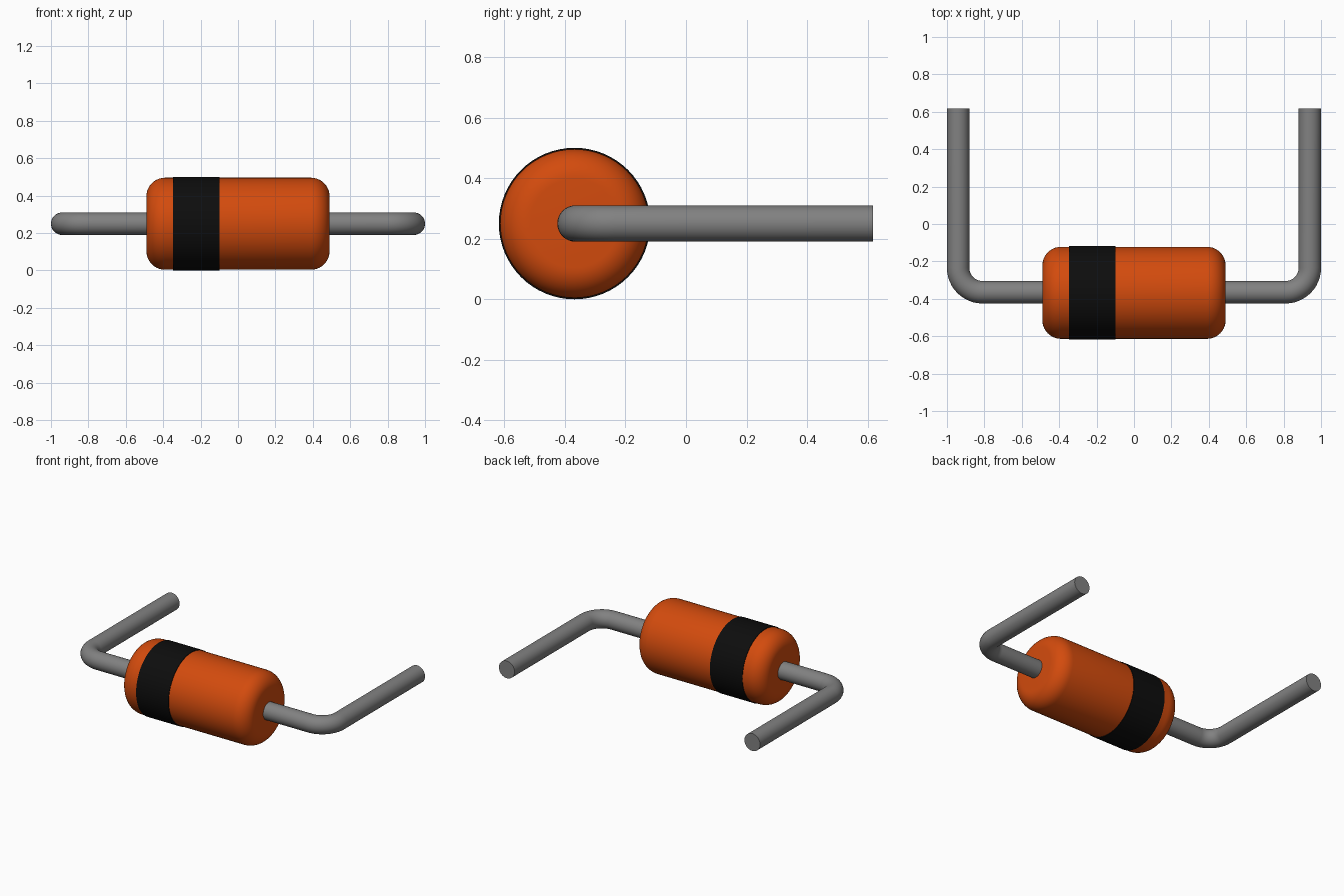
import bpy, bmesh, math
from mathutils import Vector

cube = bpy.data.objects.get("Cube")
if cube:
    bpy.data.objects.remove(cube, do_unlink=True)

AXIS_Y, AXIS_Z = -0.368, 0.25      # axis of the body


def material(name, color):
    m = bpy.data.materials.new(name)
    m.use_nodes = True
    m.diffuse_color = (*color, 1)
    bsdf = m.node_tree.nodes["Principled BSDF"]
    bsdf.inputs["Base Color"].default_value = (*color, 1)
    bsdf.inputs["Roughness"].default_value = 0.6
    return m


orange = material("orange", (0.65, 0.07, 0.004))
black = material("black", (0.004, 0.004, 0.004))
grey = material("grey metal", (0.22, 0.22, 0.22))


def sweep(name, rings, mat, segments):
    """Skin capped rings given as (centre, direction in the xy plane, radius)."""
    bm = bmesh.new()
    loops = []
    for centre, direction, radius in rings:
        side = Vector((-direction.y, direction.x, 0))
        loops.append([bm.verts.new(centre + radius * (
            side * math.cos(a) + Vector((0, 0, math.sin(a)))))
            for a in (2 * math.pi * i / segments for i in range(segments))])
    for a, b in zip(loops, loops[1:]):
        for i in range(segments):
            j = (i + 1) % segments
            bm.faces.new((a[i], a[j], b[j], b[i]))
    bm.faces.new(loops[0])
    bm.faces.new(loops[-1])
    bmesh.ops.recalc_face_normals(bm, faces=bm.faces)
    mesh = bpy.data.meshes.new(name)
    bm.to_mesh(mesh)
    bm.free()
    mesh.materials.append(mat)
    obj = bpy.data.objects.new(name, mesh)
    bpy.context.collection.objects.link(obj)
    bpy.ops.object.select_all(action='DESELECT')
    obj.select_set(True)
    bpy.context.view_layer.objects.active = obj
    bpy.ops.object.shade_smooth_by_angle(angle=math.radians(35))
    return obj


def lathe(name, profile, mat):
    """Turn a profile of (x, radius) about the body axis."""
    return sweep(name, [(Vector((x, AXIS_Y, AXIS_Z)), Vector((1, 0, 0)), r)
                        for x, r in profile], mat, 64)


# Body with rounded rims
HALF, RADIUS, FILLET, STEPS = 0.49, 0.246, 0.1, 10
rim = [(HALF - FILLET + FILLET * math.sin(a), RADIUS - FILLET + FILLET * math.cos(a))
       for a in (math.pi / 2 * i / STEPS for i in range(STEPS + 1))]
lathe("body", [(-x, r) for x, r in reversed(rim)] + rim, orange)

# Polarity band
lathe("polarity_band", [(-0.348, 0.25), (-0.1, 0.25)], black)

# Bent wire leads, running from inside the body, round the bend and back
WIRE, LEG_X, BEND = 0.06, 0.94, 0.13
for name, s in (("left_lead", 1), ("right_lead", -1)):
    rings = [(Vector((s * 0.4, AXIS_Y + 0.003, AXIS_Z)), Vector((s, 0, 0)), WIRE)]
    for i in range(13):
        a = math.pi / 2 * i / 12
        centre = Vector((s * (LEG_X - BEND + BEND * math.sin(a)),
                         AXIS_Y + 0.003 + BEND * (1 - math.cos(a)), AXIS_Z))
        rings.append((centre, Vector((s * math.cos(a), math.sin(a), 0)), WIRE))
    rings.append((Vector((s * LEG_X, 0.618, AXIS_Z)), Vector((0, 1, 0)), WIRE))
    sweep(name, rings, grey, 32)
